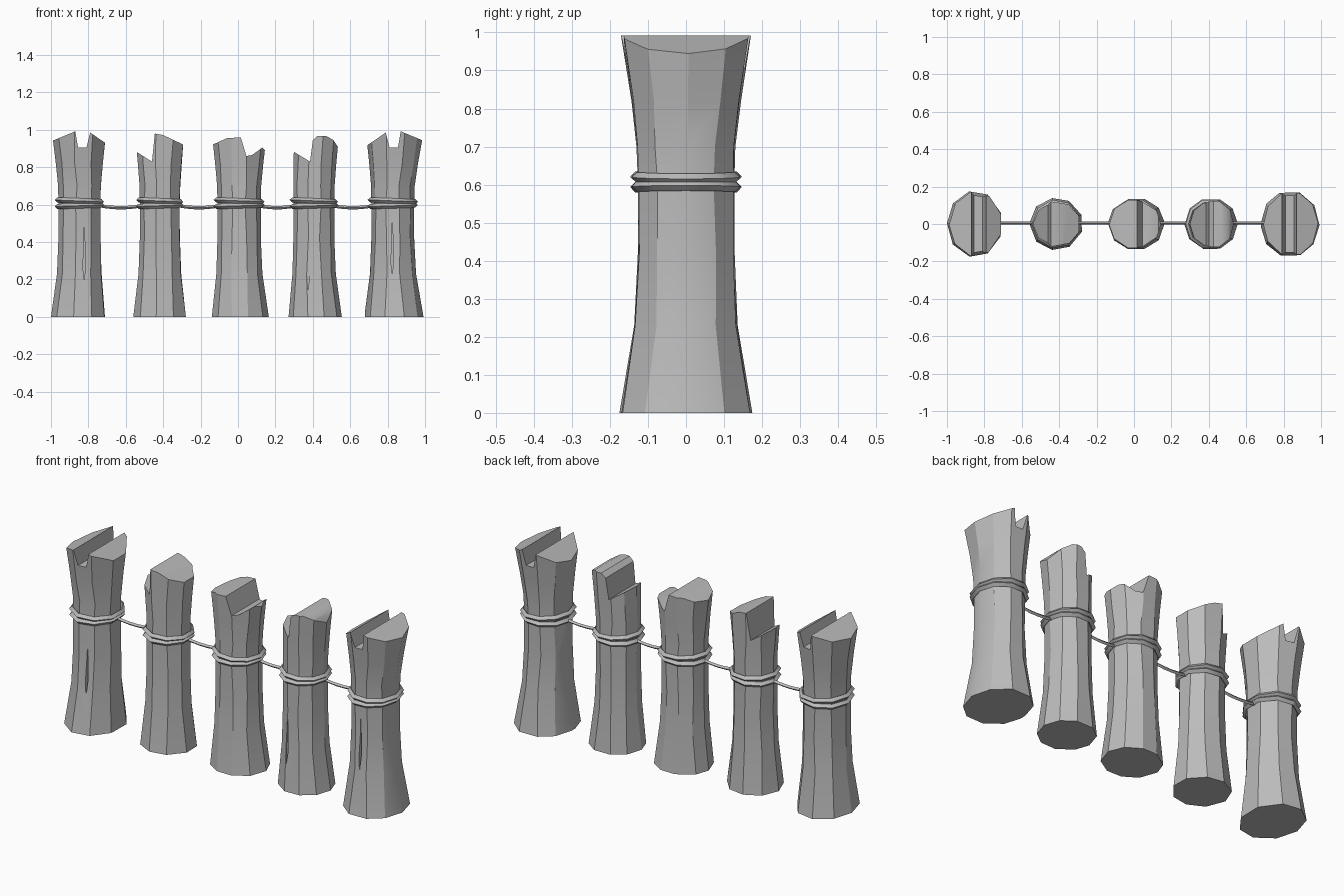
import bpy, bmesh, math, random
from mathutils import Vector

cube = bpy.data.objects.get("Cube")
if cube:
    bpy.data.objects.remove(cube, do_unlink=True)

GREY = (0.5, 0.5, 0.5, 1)
stone = bpy.data.materials.new("grey")
stone.use_nodes = True
stone.diffuse_color = GREY
stone.node_tree.nodes["Principled BSDF"].inputs["Base Color"].default_value = GREY
rng = random.Random(4)


def link(name, data):
    ob = bpy.data.objects.new(name, data)
    bpy.context.collection.objects.link(ob)
    data.materials.append(stone)
    return ob


def select(ob):
    bpy.ops.object.select_all(action="DESELECT")
    ob.select_set(True)
    bpy.context.view_layer.objects.active = ob


def smooth(ob):
    select(ob)
    bpy.ops.object.shade_smooth_by_angle(angle=math.radians(32))


def loft(name, rings):
    """Closed solid through a stack of rings with equal point counts."""
    bm = bmesh.new()
    rows = [[bm.verts.new(p) for p in ring] for ring in rings]
    count = len(rows[0])
    for lower, upper in zip(rows, rows[1:]):
        for i in range(count):
            j = (i + 1) % count
            bm.faces.new((lower[i], lower[j], upper[j], upper[i]))
    bm.faces.new(rows[0][::-1])
    bm.faces.new(rows[-1])
    bmesh.ops.recalc_face_normals(bm, faces=bm.faces)
    mesh = bpy.data.meshes.new(name)
    bm.to_mesh(mesh)
    bm.free()
    return link(name, mesh)


def carve(ob, operation, outline, y_front, y_back):
    """Cut a solid with a front-view outline pushed through from front to back."""
    cutter = loft("cutter", [[(x, y, z) for x, z in outline] for y in (y_front, y_back)])
    cutter.hide_render = True
    mod = ob.modifiers.new("carve", "BOOLEAN")
    mod.operation, mod.solver, mod.object = operation, "EXACT", cutter
    select(ob)
    bpy.ops.object.modifier_apply(modifier=mod.name)
    bpy.data.objects.remove(cutter, do_unlink=True)


def rope(name, points, radius, cyclic=False):
    curve = bpy.data.curves.new(name, "CURVE")
    curve.dimensions = "3D"
    curve.bevel_depth, curve.bevel_resolution = radius, 0
    curve.use_fill_caps = True
    spline = curve.splines.new("POLY")
    spline.points.add(len(points) - 1)
    for target, point in zip(spline.points, points):
        target.co = (*point, 1)
    spline.use_cyclic_u = cyclic
    ob = link(name, curve)
    select(ob)
    bpy.ops.object.convert(target="MESH")
    smooth(ob)


def section(span, z, sides, grow=0.0, tilt=0.0, wobble=0.0):
    """Polygon around a post, with a corner on its outer side."""
    left, right, depth = span
    centre, half = (left + right) / 2, (right - left) / 2
    start = math.pi if sides % 2 else 0
    points = []
    for i in range(sides):
        a = start + math.tau * i / sides + rng.uniform(-wobble, wobble)
        points.append(Vector((centre + (half + grow) * math.cos(a),
                              (depth + grow) * math.sin(a),
                              z + tilt * math.cos(a))))
    return points


# Height of each shaft ring, with how far it flares to the foot or to the head
RINGS = ((0, "foot", 1), (.23, "foot", .2), (.42, "foot", 0), (.6, "head", 0),
         (.7, "head", .05), (.82, "head", .35), (1.03, "head", 1))


def make_post(name, sides, crown, crack, **spans):
    def span(end, amount):
        return Vector(spans["waist"]).lerp(Vector(spans[end]), amount)

    # flared, slightly irregular shaft
    post = loft(name, [section(span(end, amount), z, sides, wobble=0.05)
                       for z, end, amount in RINGS])

    # notched, sloping crown
    outline = [(crown[0][0], -.2), *crown, (crown[-1][0], -.2)]
    carve(post, "INTERSECT", outline, -.4, .4)

    # thin split on the front
    if crack:
        x, low = crack
        high, side = low + .28, .007
        wedge = [(x - side, low + .06), (x, low), (x + side, low + .08), (x, high)]
        carve(post, "DIFFERENCE", wedge, -.4, -.105)
    smooth(post)

    # two loops of rope around the waist
    for label, z, tilt in (("lower", .594, .004), ("upper", .62, -.005)):
        rope(f"{name}_{label}_binding",
             section(spans["waist"], z, sides, grow=.006, tilt=tilt), .014, cyclic=True)
    return spans["waist"]


# The outer posts share one crown, mirrored
outer_crown = [(.68, .91), (.79, .985), (.81, .905), (.855, .905), (.87, .992), (1.02, .93)]
mirrored_crown = [(-x, z) for x, z in reversed(outer_crown)]

waists = [
    make_post("far_right_post", 9, mirrored_crown, (-.822, .2),
              foot=(-1, -.703, .178), waist=(-.96, -.728, .129), head=(-1, -.693, .18)),
    make_post("right_post", 9,
              [(-.57, .9), (-.46, .83), (-.445, .98), (-.4, .972), (-.27, .91)], None,
              foot=(-.56, -.272, .14), waist=(-.525, -.305, .111), head=(-.555, -.275, .125)),
    make_post("middle_post", 10,
              [(-.16, .91), (-.06, .955), (.015, .96), (.045, .86), (.075, .865),
               (.13, .905), (.18, .86)], None,
              foot=(-.14, .165, .14), waist=(-.11, .122, .115), head=(-.145, .16, .138)),
    make_post("left_post", 10,
              [(.27, .9), (.385, .83), (.4, .945), (.425, .967), (.47, .968),
               (.51, .945), (.56, .87)], (.375, .14),
              foot=(.27, .555, .14), waist=(.296, .515, .114), head=(.3, .545, .132)),
    make_post("far_left_post", 10, outer_crown, (.825, .23),
              foot=(.675, .992, .178), waist=(.713, .942, .13), head=(.68, 1, .18)),
]

# sagging ropes from post to post
STEPS = 5
for number, (before, after) in enumerate(zip(waists, waists[1:]), start=1):
    start, end = before[1] - .02, after[0] + .02
    path = []
    for step in range(STEPS + 1):
        t = step / STEPS
        path.append((start + (end - start) * t, .005, .596 - .05 * t * (1 - t)))
    rope(f"hanging_rope_{number}", path, .009)
